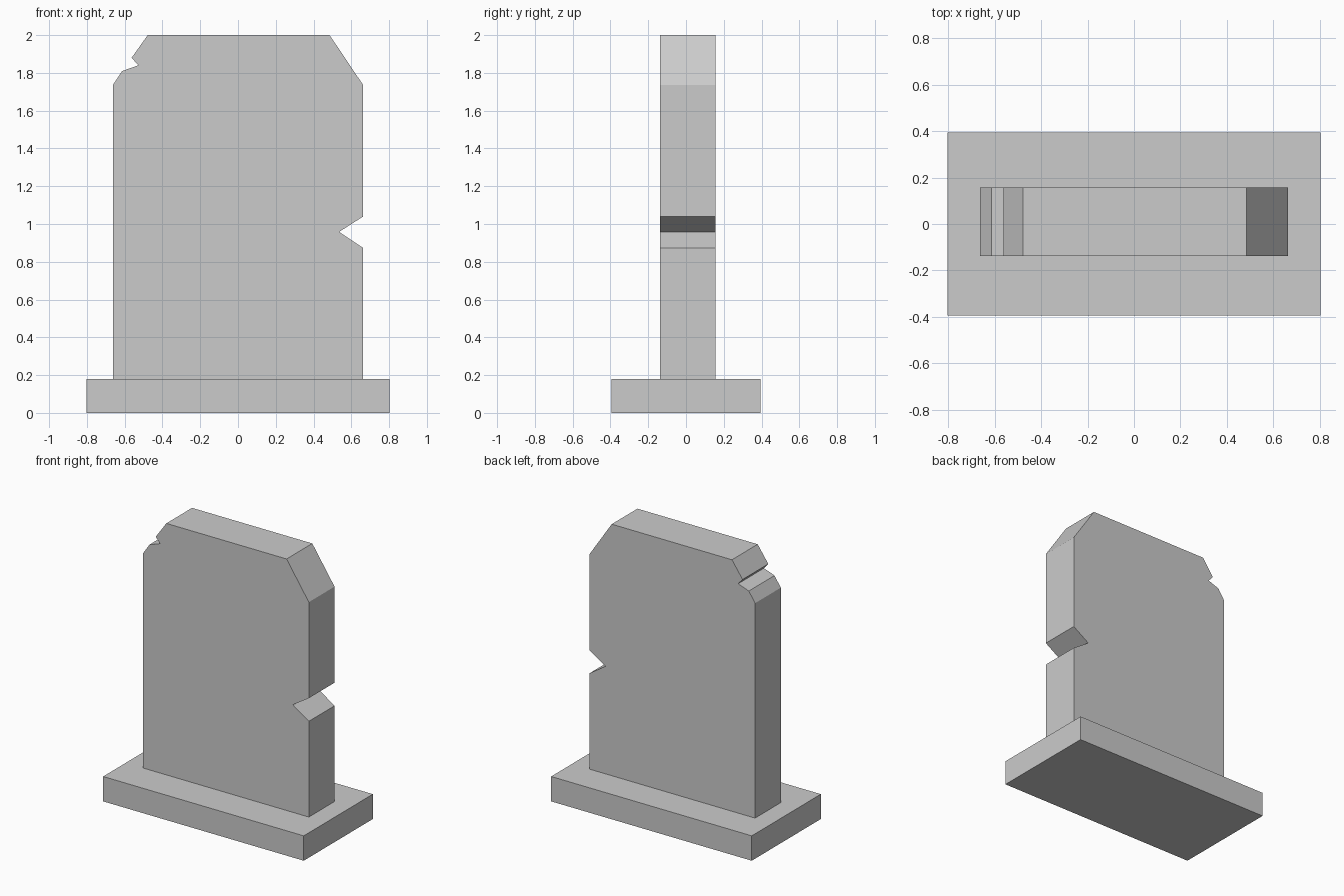
import bpy
import bmesh

cube = bpy.data.objects.get("Cube")
if cube:
    bpy.data.objects.remove(cube, do_unlink=True)

# Single stone colour
stone = bpy.data.materials.new("grey stone")
stone.use_nodes = True
colour = (0.6, 0.6, 0.6, 1)
stone.diffuse_color = colour
bsdf = stone.node_tree.nodes["Principled BSDF"]
bsdf.inputs["Base Color"].default_value = colour
bsdf.inputs["Roughness"].default_value = 0.9


def extrude_profile(name, outline, front, back):
    """Extrude an x-z outline from y = front to y = back."""
    bm = bmesh.new()
    face = bm.faces.new([bm.verts.new((x, front, z)) for x, z in outline])
    result = bmesh.ops.extrude_face_region(bm, geom=[face])
    moved = [v for v in result["geom"] if isinstance(v, bmesh.types.BMVert)]
    bmesh.ops.translate(bm, verts=moved, vec=(0, back - front, 0))
    bmesh.ops.recalc_face_normals(bm, faces=bm.faces)
    mesh = bpy.data.meshes.new(name)
    bm.to_mesh(mesh)
    bm.free()
    mesh.materials.append(stone)
    obj = bpy.data.objects.new(name, mesh)
    bpy.context.collection.objects.link(obj)
    return obj


# Plinth
half_width, plinth_top = 0.803, 0.18
extrude_profile("plinth",
                [(-half_width, 0), (half_width, 0),
                 (half_width, plinth_top), (-half_width, plinth_top)],
                -0.395, 0.395)

# Upright slab with clipped shoulders and chipped edges
side, shoulder = 0.663, 1.735
edge_chip = [(side, 0.873), (0.535, 0.958), (side, 1.04)]
corner_chip = [(-0.563, 1.88), (-0.528, 1.84), (-0.613, 1.81)]
slab_outline = ([(-side, plinth_top), (side, plinth_top)]
                + edge_chip
                + [(side, shoulder), (0.485, 2), (-0.478, 2)]
                + corner_chip
                + [(-side, shoulder)])
extrude_profile("headstone_slab", slab_outline, -0.137, 0.157)
